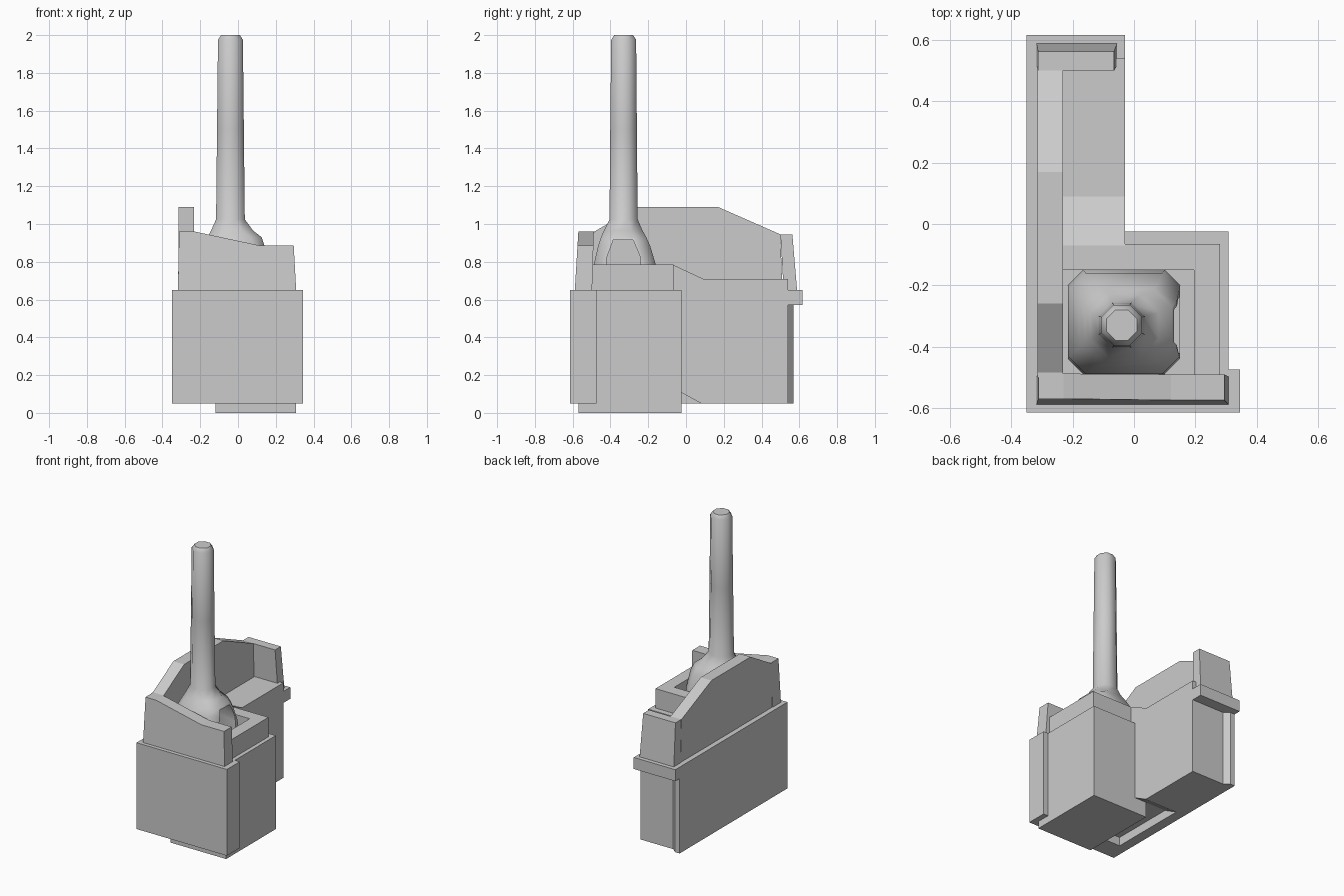
import bpy, bmesh

if "Cube" in bpy.data.objects:
    bpy.data.objects.remove(bpy.data.objects["Cube"])


def loft(name, rings):
    """Closed solid skinned through rings of 3D points, capped at both ends."""
    bm = bmesh.new()
    loops = [[bm.verts.new(p) for p in r] for r in rings]
    n = len(loops[0])
    for a, b in zip(loops, loops[1:]):
        for i in range(n):
            j = (i + 1) % n
            bm.faces.new((a[i], a[j], b[j], b[i]))
    bm.faces.new(loops[0][::-1])
    bm.faces.new(loops[-1])
    bmesh.ops.recalc_face_normals(bm, faces=bm.faces)
    me = bpy.data.meshes.new(name)
    bm.to_mesh(me)
    bm.free()
    ob = bpy.data.objects.new(name, me)
    bpy.context.collection.objects.link(ob)
    return ob


def rect(x0, x1, y0, y1, z):
    return [(x0, y0, z), (x1, y0, z), (x1, y1, z), (x0, y1, z)]


def box(name, x0, x1, y0, y1, z0, z1):
    return loft(name, [rect(x0, x1, y0, y1, z0), rect(x0, x1, y0, y1, z1)])


def prism_x(name, yz, x0, x1):
    return loft(name, [[(x, y, z) for y, z in yz] for x in (x0, x1)])


def octagon(z, x0, x1, y0, y1, c):
    """Rectangle with cut corners."""
    xy = [(x0 + c, y0), (x1 - c, y0), (x1, y0 + c), (x1, y1 - c),
          (x1 - c, y1), (x0 + c, y1), (x0, y1 - c), (x0, y0 + c)]
    return [(x, y, z) for x, y in xy]


# Lower body: front slab, left slab with chamfered end, furnace base
box("front_slab", -.35, .345, -.615, -.475, .05, .65)
side = [(-.35, -.475), (-.28, -.475), (-.28, .54), (-.315, .57), (-.35, .57)]
loft("left_slab", [[(x, y, z) for x, y in side] for z in (.05, .65)])
box("furnace_base", -.12, .308, -.57, -.025, 0, .65)
box("furnace_inner_base", -.28, -.12, -.475, -.07, .11, .65)
box("back_ledge", -.35, -.03, .535, .617, .57, .65)

# Raised floor with ramp
prism_x("floor", [(.54, .05), (.54, .71), (.09, .71), (-.07, .785), (-.15, .785),
                  (-.15, .11), (-.03, .11), (.08, .05)], -.28, -.03)

# Rim around the hearth pit
box("rim_right", .195, .28, -.5, -.065, .65, .785)
box("rim_back", -.03, .195, -.15, -.065, .65, .785)

# Parapets above the body
prism_x("left_parapet", [(-.5, .65), (-.5, .96), (-.485, .96), (-.26, 1.09), (.17, 1.09),
                         (.5, .945), (.51, .65)], -.315, -.232)
front = [(-.318, .65), (.308, .65), (.295, .885), (.12, .885), (-.23, .96), (-.312, .96)]
loft("front_parapet", [[(x, -.57 - (.96 - z) * .06, z) for x, z in front],
                       [(x, -.488 - (.96 - z) * .03, z) for x, z in front]])
loft("back_parapet", [rect(-.318, -.055, .517, .588, .65),
                      rect(-.313, -.065, .5, .563, .945)])

# Flared hood and tall flue
flue = loft("hood_and_flue", [
    octagon(.65, -.215, .15, -.49, -.15, .05),
    octagon(.785, -.213, .148, -.488, -.16, .055),
    octagon(.885, -.18, .14, -.465, -.19, .06),
    octagon(.93, -.16, .125, -.45, -.21, .06),
    octagon(.965, -.143, .08, -.435, -.23, .06),
    octagon(1.025, -.116, .036, -.405, -.256, .044),
    octagon(1.5, -.111, .031, -.401, -.26, .042),
    octagon(1.975, -.106, .026, -.396, -.264, .039),
    octagon(2.0, -.09, .01, -.38, -.28, .03)])

# Arched hearth mouth cut into the hood
arch = prism_x("arch_cutter", [(-.42, .655), (-.42, .82), (-.385, .915), (-.28, .915),
                               (-.24, .82), (-.24, .655)], -.02, .3)
arch.hide_render = True
mod = flue.modifiers.new("mouth", 'BOOLEAN')
mod.operation = 'DIFFERENCE'
mod.solver = 'EXACT'
mod.object = arch
bpy.context.view_layer.objects.active = flue
flue.select_set(True)
bpy.ops.object.modifier_apply(modifier="mouth")
bpy.data.objects.remove(arch)
bpy.ops.object.shade_smooth_by_angle(angle=.9)
